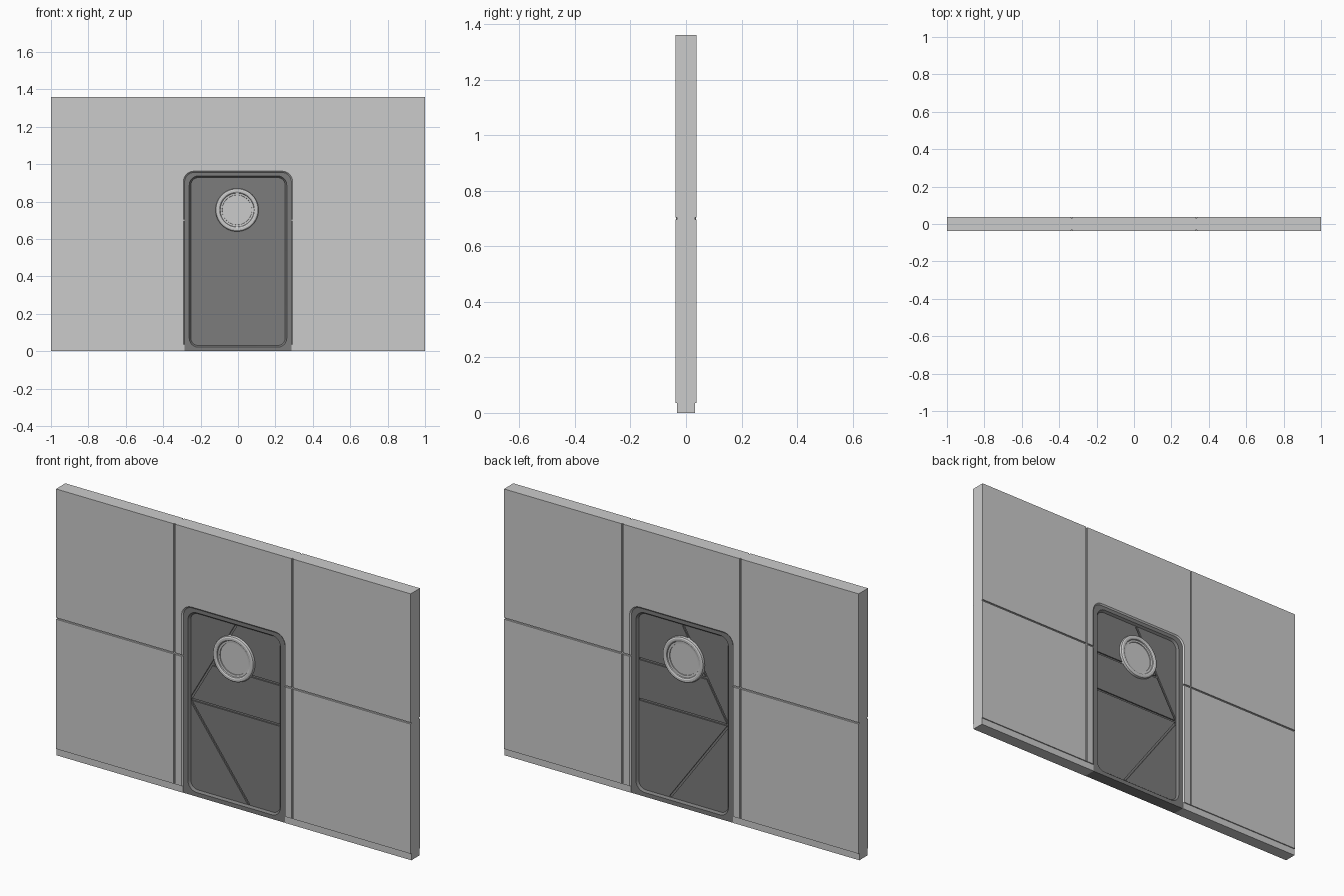
import bpy, bmesh, math
from mathutils import Vector, Matrix

if "Cube" in bpy.data.objects:
    bpy.data.objects.remove(bpy.data.objects["Cube"])

DARK = bpy.data.materials.new("dark_door")
DARK.diffuse_color = (0.2, 0.2, 0.2, 1)
DARK.use_nodes = True
DARK.node_tree.nodes["Principled BSDF"].inputs["Base Color"].default_value = DARK.diffuse_color


def make(name, bm, mat=None):
    bmesh.ops.recalc_face_normals(bm, faces=bm.faces)
    me = bpy.data.meshes.new(name)
    bm.to_mesh(me)
    bm.free()
    ob = bpy.data.objects.new(name, me)
    bpy.context.collection.objects.link(ob)
    if mat:
        me.materials.append(mat)
    return ob


def loft(name, loops, mat=None):
    """Closed solid through equal-sized loops of 3D points."""
    bm = bmesh.new()
    rings = [[bm.verts.new(p) for p in loop] for loop in loops]
    n = len(rings[0])
    for a, b in zip(rings, rings[1:]):
        for i in range(n):
            bm.faces.new((a[i], a[(i + 1) % n], b[(i + 1) % n], b[i]))
    bm.faces.new(rings[0])
    bm.faces.new(rings[-1])
    return make(name, bm, mat)


def box(name, a, b, width, y, depth):
    """Bar from (x,z) a to b in the wall plane."""
    a, b = Vector((a[0], 0, a[1])), Vector((b[0], 0, b[1]))
    d = b - a
    bm = bmesh.new()
    bmesh.ops.create_cube(bm, size=1)
    bm.transform(Matrix.Translation((a + b) / 2 + Vector((0, y, 0)))
                 @ Matrix.Rotation(-math.atan2(d.z, d.x), 4, 'Y')
                 @ Matrix.Diagonal((d.length, depth, width, 1)))
    return make(name, bm)


def cut(ob, cutter):
    m = ob.modifiers.new("cut", 'BOOLEAN')
    m.operation, m.solver, m.object = 'DIFFERENCE', 'EXACT', cutter
    bpy.context.view_layer.objects.active = ob
    bpy.ops.object.modifier_apply(modifier=m.name)
    bpy.data.objects.remove(cutter)


def smooth(ob):
    bpy.ops.object.select_all(action='DESELECT')
    ob.select_set(True)
    bpy.context.view_layer.objects.active = ob
    bpy.ops.object.shade_smooth_by_angle(angle=math.radians(30))


def outline(half, z0, z1, r_top, r_bot, y):
    """Rounded rectangle in the wall plane."""
    pts = []
    for sx, zc, r, start in ((1, z1 - r_top, r_top, 0), (-1, z1 - r_top, r_top, 90),
                             (-1, z0 + r_bot, r_bot, 180), (1, z0 + r_bot, r_bot, 270)):
        for i in range(9):
            t = math.radians(start + 90 * i / 8)
            pts.append((sx * (half - r) + r * math.cos(t), y, zc + r * math.sin(t)))
    return pts


# Wall: side profile with base step and horizontal seam, extruded along x
Y, H, SEAM = 0.0375, 1.36, 0.70
side = [(0.032, 0), (0.032, 0.035), (Y, 0.035), (Y, SEAM - 0.004), (Y - 0.006, SEAM - 0.003),
        (Y - 0.006, SEAM + 0.003), (Y, SEAM + 0.004), (Y, H)]
profile = side + [(-y, z) for y, z in reversed(side)]
wall = loft("wall", [[(x, y, z) for y, z in profile] for x in (-1, 1)])

# Vertical seams on both faces
for x in (-0.333, 0.333):
    for s in (-1, 1):
        cut(wall, box("seam_cutter", (x, 0.037), (x, 1.5), 0.008, s * Y, 0.013))

# Chamfered door opening
cut(wall, loft("opening_cutter", [outline(0.285 + e, -0.1, 0.955 + e, 0.05 + e, 0.001, y)
    for y, e in ((-0.05, 0.02), (-0.03, 0), (0.03, 0), (0.05, 0.02))]))

# Door frame with rounded top corners and sloped inner edge
frame = loft("door_frame", [outline(0.2855, 0, 0.9555, 0.05, 0.001, y) for y in (-0.031, 0.031)], DARK)
cut(frame, loft("frame_cutter", [outline(0.252 + e, 0.03 - e, 0.928 + e, 0.04 + e, 0.04 + e, y)
    for y, e in ((-0.04, 0.016), (-0.02, 0), (0.02, 0), (0.04, 0.016))]))
smooth(frame)

# Door panel with straight grooves on both faces
panel = loft("door_panel", [outline(0.256, 0.026, 0.932, 0.04, 0.04, y) for y in (-0.02, 0.02)], DARK)
grooves = [((-0.25, 0.483), (0.25, 0.483)), ((-0.136, 0.69), (0.25, 0.69)),
           ((-0.25, 0.489), (0.002, 0.925)), ((-0.25, 0.475), (0.075, 0.032)),
           ((0.247, 0.43), (0.076, 0.032)), ((0.078, 0.48), (-0.05, 0.207))]
for a, b in grooves:
    for s in (-1, 1):
        cut(panel, box("groove_cutter", a, b, 0.011, s * 0.02, 0.014))
smooth(panel)

# Porthole: stepped round rim and glass, mirrored front to back
rim = [(0.079, 0.020), (0.080, 0.026), (0.090, 0.027), (0.092, 0.032),
       (0.098, 0.0355), (0.107, 0.0355), (0.113, 0.032), (0.115, 0.026), (0.115, 0.018)]


def circle(r, y):
    return [(-0.005 + r * math.cos(math.tau * i / 48), y, 0.755 + r * math.sin(math.tau * i / 48))
            for i in range(48)]


smooth(loft("porthole_rim", [circle(r, -y) for r, y in rim] + [circle(r, y) for r, y in reversed(rim)]))
smooth(loft("porthole_glass", [circle(0.082, y) for y in (-0.022, 0.022)]))
